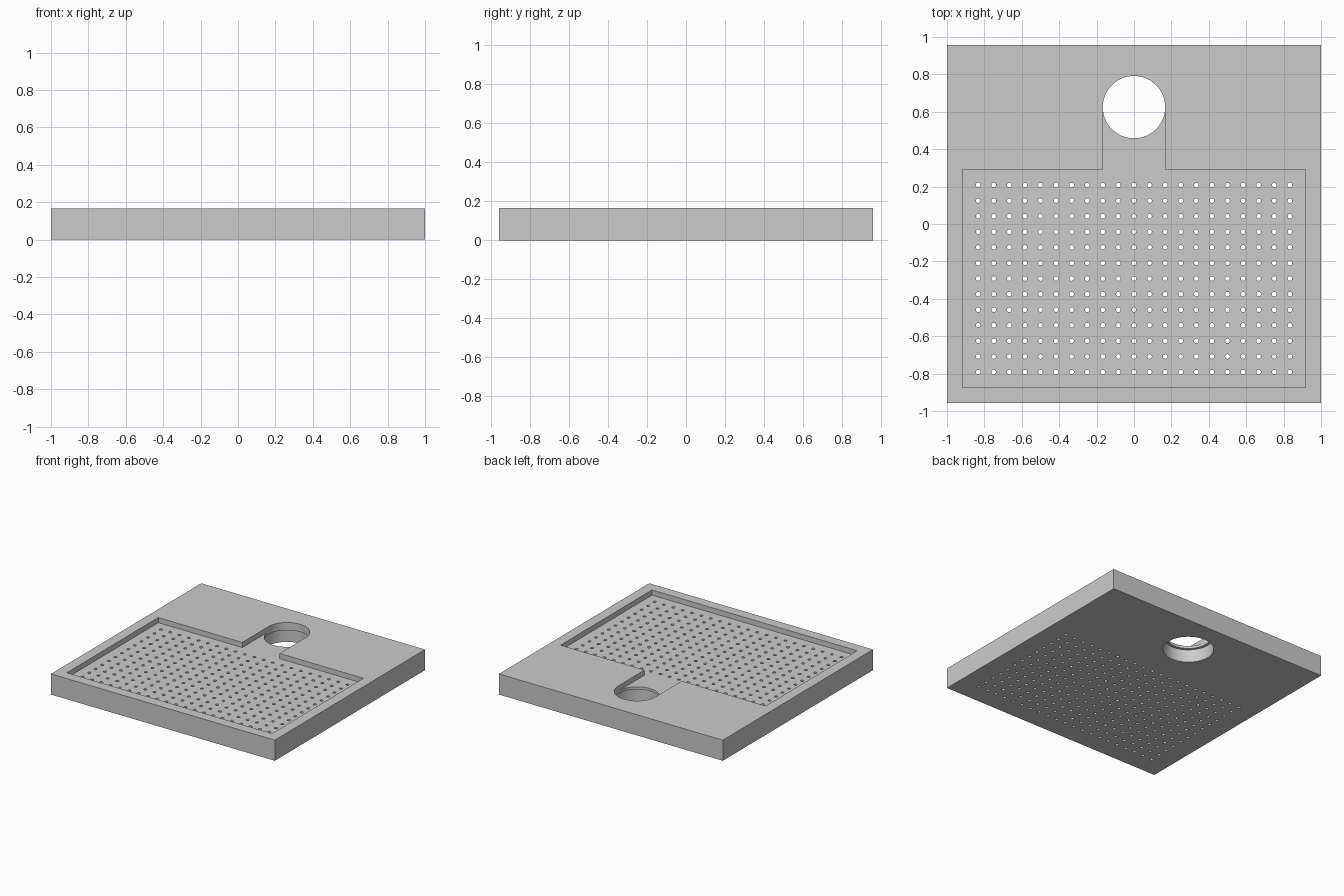
import bpy
import bmesh
from mathutils import Matrix, Vector

old = bpy.data.objects.get("Cube")
if old:
    bpy.data.objects.remove(old, do_unlink=True)

U = 1 / 12            # module that sets the hole spacing
TOP = 2 * U           # slab thickness
FLOOR = 1.5 * U       # height of the recess floor
LEDGE = 1.25 * U      # height of the step inside the drain
DRAIN_Y = 7.5 * U

grey = bpy.data.materials.new("light grey")
grey.use_nodes = True
grey.diffuse_color = (0.6, 0.6, 0.6, 1)
grey.node_tree.nodes["Principled BSDF"].inputs["Base Color"].default_value = (0.6, 0.6, 0.6, 1)


def finish(name, bm):
    """Turn a bmesh into a grey object."""
    bmesh.ops.recalc_face_normals(bm, faces=bm.faces)
    mesh = bpy.data.meshes.new(name)
    bm.to_mesh(mesh)
    bm.free()
    mesh.materials.append(grey)
    obj = bpy.data.objects.new(name, mesh)
    bpy.context.collection.objects.link(obj)
    return obj


def prism(name, outline, z0, z1):
    """Extrude a flat outline from z0 to z1."""
    bm = bmesh.new()
    face = bm.faces.new([bm.verts.new((x, y, z0)) for x, y in outline])
    new = bmesh.ops.extrude_face_region(bm, geom=[face])["geom"]
    bmesh.ops.translate(bm, vec=Vector((0, 0, z1 - z0)),
                        verts=[v for v in new if isinstance(v, bmesh.types.BMVert)])
    return finish(name, bm)


def cylinders(name, centres, radius, z0, z1, sides):
    """Upright cylinders in one mesh."""
    bm = bmesh.new()
    for x, y in centres:
        bmesh.ops.create_cone(bm, cap_ends=True, segments=sides, radius1=radius,
                              radius2=radius, depth=z1 - z0,
                              matrix=Matrix.Translation((x, y, (z0 + z1) / 2)))
    return finish(name, bm)


# Slab
w, d = 12 * U, 11.5 * U
slab = prism("slab", [(-w, -d), (w, -d), (w, d), (-w, d)], 0, TOP)

# Rectangular recess with a channel leading to the drain
rw, front, back, cw = 11 * U, -10.5 * U, 3.5 * U, 0.166
recess = prism("recess_cutter",
               [(-rw, front), (rw, front), (rw, back), (cw, back), (cw, DRAIN_Y),
                (-cw, DRAIN_Y), (-cw, back), (-rw, back)], FLOOR, TOP + U)

# Drain hole, wider below the ledge
drain = cylinders("drain_cutter", [(0, DRAIN_Y)], 2 * U, -U, TOP + U, 64)
bore = cylinders("bore_cutter", [(0, DRAIN_Y)], 2.25 * U, -U, LEDGE, 64)

# Grid of small through holes
grid = [(i * U, (2.5 - j) * U) for i in range(-10, 11) for j in range(13)]
holes = cylinders("holes_cutter", grid, 0.15 * U, -U, TOP + U, 12)

for cutter in (recess, drain, bore, holes):
    cutter.hide_render = True
    cut = slab.modifiers.new(cutter.name, 'BOOLEAN')
    cut.operation = 'DIFFERENCE'
    cut.solver = 'EXACT'
    cut.object = cutter

# Bake the cuts and drop the cutters
graph = bpy.context.evaluated_depsgraph_get()
baked = bpy.data.meshes.new_from_object(slab.evaluated_get(graph))
slab.modifiers.clear()
slab.data = baked
for cutter in (recess, drain, bore, holes):
    bpy.data.objects.remove(cutter, do_unlink=True)

bpy.ops.object.select_all(action='DESELECT')
slab.select_set(True)
bpy.context.view_layer.objects.active = slab
bpy.ops.object.shade_smooth_by_angle(angle=0.6)
